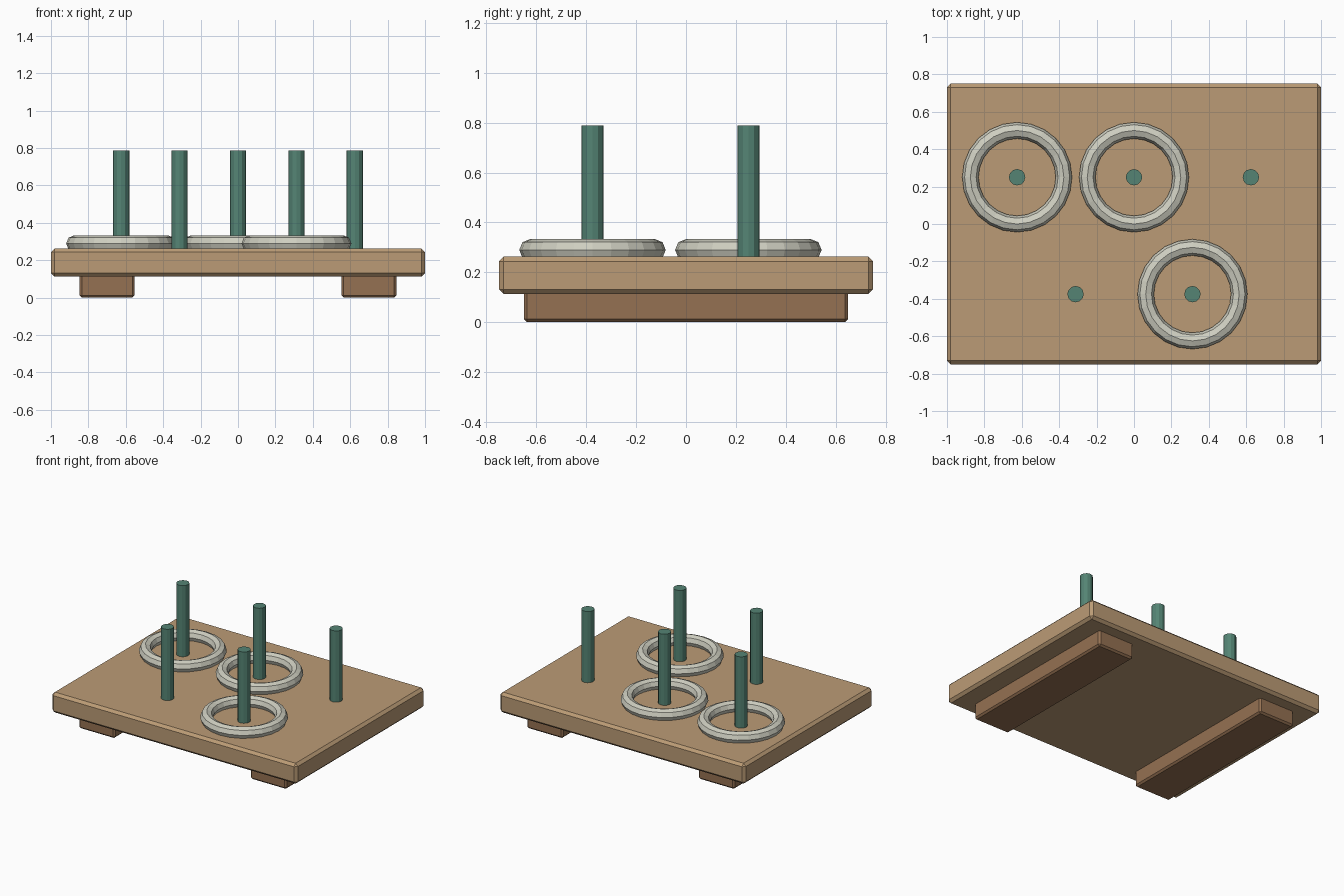
import bpy
from math import radians

if "Cube" in bpy.data.objects:
    bpy.data.objects.remove(bpy.data.objects["Cube"])


def material(name, rgb):
    m = bpy.data.materials.new(name)
    m.diffuse_color = (*rgb, 1)
    m.use_nodes = True
    m.node_tree.nodes["Principled BSDF"].inputs["Base Color"].default_value = m.diffuse_color
    return m


BOARD = material("light_wood", (0.50, 0.33, 0.18))
FOOT = material("dark_wood", (0.30, 0.165, 0.085))
PEG = material("green_paint", (0.09, 0.23, 0.175))
RING = material("rope", (0.62, 0.62, 0.53))


def finish(name, mat):
    ob = bpy.context.object
    ob.name = name
    ob.data.materials.append(mat)
    return ob


def block(name, x, z0, z1, size_x, size_y, bevel, mat):
    bpy.ops.mesh.primitive_cube_add(size=1, location=(x, 0, (z0 + z1) / 2))
    ob = finish(name, mat)
    ob.scale = (size_x, size_y, z1 - z0)
    bpy.ops.object.transform_apply(location=False, rotation=False, scale=True)
    mod = ob.modifiers.new("chamfer", 'BEVEL')
    mod.width = bevel
    mod.segments = 1
    mod.limit_method = 'ANGLE'
    mod.angle_limit = radians(30)


# Board and its two runners
TOP = 0.2625
block("board", 0, 0.1125, TOP, 2.0, 1.5, 0.019, BOARD)
for side, x in (("left", -0.7), ("right", 0.7)):
    block(side + "_foot", x, 0, 0.125, 0.295, 1.3, 0.0125, FOOT)

# Staggered pegs, some with a ring lying around them
pegs = [(-0.625, 0.25, True), (0, 0.25, True), (0.625, 0.25, False),
        (-0.3125, -0.375, False), (0.3125, -0.375, True)]
PEG_BASE, PEG_TOP = TOP - 0.02, 0.7875
for i, (x, y, has_ring) in enumerate(pegs, 1):
    bpy.ops.mesh.primitive_cylinder_add(
        vertices=12, radius=0.04375, depth=PEG_TOP - PEG_BASE,
        location=(x, y, (PEG_BASE + PEG_TOP) / 2))
    finish(f"peg_{i}", PEG)
    if has_ring:
        bpy.ops.mesh.primitive_torus_add(
            major_segments=24, minor_segments=8, major_radius=0.25,
            minor_radius=0.04375, location=(x, y, 0.2895))
        finish(f"ring_{i}", RING)
